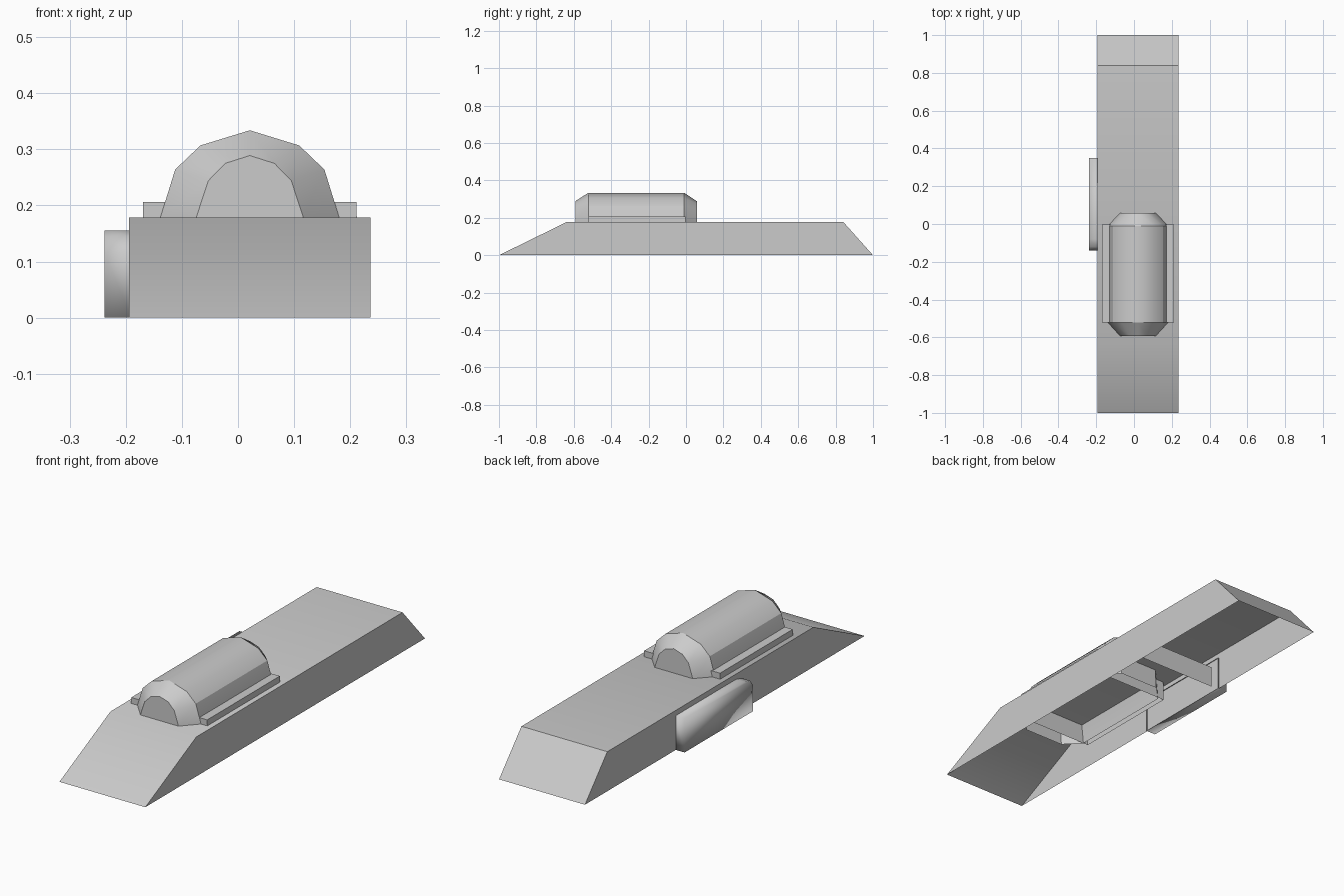
import bpy, bmesh

if "Cube" in bpy.data.objects:
    bpy.data.objects.remove(bpy.data.objects["Cube"])


def mesh_from_rings(name, rings, close=False, cap_start=True, cap_end=True):
    """Join matching cross-sections with quads, optionally capping the ends."""
    bm = bmesh.new()
    vs = [[bm.verts.new(p) for p in r] for r in rings]
    n = len(rings[0])
    for a, b in zip(vs, vs[1:]):
        for i in range(n if close else n - 1):
            j = (i + 1) % n
            bm.faces.new((a[i], a[j], b[j], b[i]))
    if cap_start:
        bm.faces.new(vs[0])
    if cap_end:
        bm.faces.new(vs[-1])
    bmesh.ops.recalc_face_normals(bm, faces=bm.faces)
    me = bpy.data.meshes.new(name)
    bm.to_mesh(me)
    bm.free()
    ob = bpy.data.objects.new(name, me)
    bpy.context.collection.objects.link(ob)
    return ob


def smooth(ob, angle):
    bpy.ops.object.select_all(action='DESELECT')
    ob.select_set(True)
    bpy.context.view_layer.objects.active = ob
    bpy.ops.object.shade_smooth_by_angle(angle=angle)


# Hull: sloped wedge, open underneath
hull_profile = [(-1, 0), (-0.635, 0.179), (0.84, 0.179), (1, 0)]
hull = mesh_from_rings("hull", [[(x, y, z) for y, z in hull_profile]
                                for x in (-0.194, 0.236)])
smooth(hull, 0.5)

# Canopy: faceted half barrel with tapered ends, skirt reaching into the hull
CX = 0.021


def arch(y, half):
    right = [(CX + dx, y, z) for dx, z in half]
    left = [(CX - dx, y, z) for dx, z in reversed(half[:-1])]
    return right + left


big = [(0.168, 0.09), (0.159, 0.18), (0.133, 0.264), (0.088, 0.307), (0, 0.334)]
small = [(0.100, 0.09), (0.095, 0.18), (0.074, 0.244), (0.044, 0.275), (0, 0.289)]
canopy = mesh_from_rings("canopy", [arch(-0.592, small), arch(-0.522, big),
                                    arch(-0.01, big), arch(0.058, small)])
smooth(canopy, 0.5)
# Keep the canopy ridge soft
for e in canopy.data.edges:
    if all(abs(canopy.data.vertices[i].co.x - CX) < 1e-4 for i in e.vertices):
        e.use_edge_sharp = False

# Canopy frame: low rectangular collar, open underneath
frame = [(-0.172, 0.09), (-0.169, 0.206), (0.211, 0.206), (0.214, 0.09)]
mesh_from_rings("canopy_frame", [[(x, y, z) for x, z in frame]
                                 for y in (-0.522, -0.002)])

# Side pod on the left flank, with a rounded front top corner
pod_profile = [(0.35, 0), (0.35, 0.155), (-0.08, 0.155), (-0.12, 0.145),
               (-0.14, 0.115), (-0.14, 0.0)]
pod = mesh_from_rings("side_pod", [[(x, y, z) for y, z in pod_profile]
                                   for x in (-0.238, -0.19)],
                      close=True, cap_end=False)
smooth(pod, 3.14)

# Cross brace inside the hull behind the pod
mesh_from_rings("cross_brace", [[(x, 0.34, 0.002), (x, 0.34, 0.1)]
                                for x in (-0.16, 0.23)],
                cap_start=False, cap_end=False)
